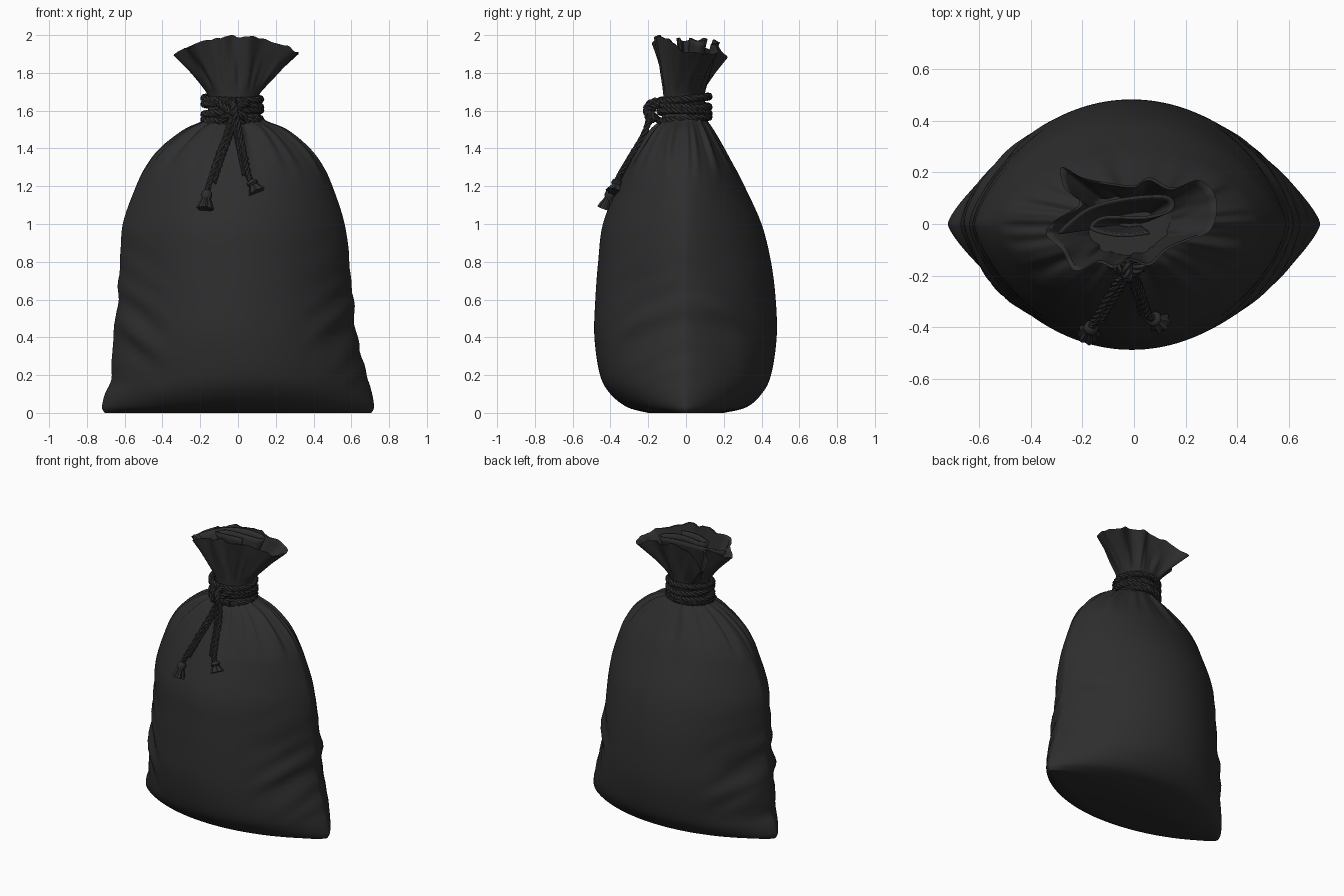
import bpy, bmesh, math
from mathutils import Vector, noise

if "Cube" in bpy.data.objects:
    bpy.data.objects.remove(bpy.data.objects["Cube"])

cloth = bpy.data.materials.new("charcoal cloth")
cloth.use_nodes = True
color = (0.027, 0.027, 0.027, 1)
cloth.diffuse_color = color
cloth.node_tree.nodes["Principled BSDF"].inputs["Base Color"].default_value = color

SIDES = 160
TAU = math.tau


def spline(points, u, closed=False):
    """Catmull-Rom point at u in 0..1 along the control points."""
    n = len(points)
    pos = u * (n if closed else n - 1)
    i = int(pos) if closed else min(int(pos), n - 2)
    f = pos - i

    def get(k):
        return Vector(points[k % n] if closed else points[max(0, min(n - 1, k))])
    a, b, c, d = (get(i + k) for k in (-1, 0, 1, 2))
    return b + (c - a) * (f / 2) + (a * 2 - b * 5 + c * 4 - d) * (f * f / 2) \
        + (b * 3 - a - c * 3 + d) * (f ** 3 / 2)


def bump(v, lo, mid, hi):
    """Smooth hill rising from lo to mid and falling to hi."""
    t = (v - lo) / (mid - lo) if v < mid else (hi - v) / (hi - mid)
    t = max(0, min(1, t))
    return t * t * (3 - 2 * t)


def finish(obj, angle=50):
    obj.data.materials.clear()
    obj.data.materials.append(cloth)
    bpy.ops.object.select_all(action='DESELECT')
    obj.select_set(True)
    bpy.context.view_layer.objects.active = obj
    if obj.type == 'CURVE':
        bpy.ops.object.convert(target='MESH')
    bpy.ops.object.shade_smooth_by_angle(angle=math.radians(angle))


def loft(name, rings, closed=True, caps=True):
    bm = bmesh.new()
    rows = [[bm.verts.new(p) for p in ring] for ring in rings]
    n = len(rows[0])
    for lower, upper in zip(rows, rows[1:]):
        for i in range(n if closed else n - 1):
            j = (i + 1) % n
            bm.faces.new((lower[i], lower[j], upper[j], upper[i]))
    if caps:
        bm.faces.new(rows[0][::-1])
        bm.faces.new(rows[-1])
    bmesh.ops.recalc_face_normals(bm, faces=bm.faces)
    mesh = bpy.data.meshes.new(name)
    bm.to_mesh(mesh)
    bm.free()
    obj = bpy.data.objects.new(name, mesh)
    bpy.context.collection.objects.link(obj)
    return obj


# Sack body: height, right and left extent, front and back extent
BODY = [
    (0, -.705, .705, -.2, .2), (.03, -.72, .72, -.31, .32),
    (.1, -.705, .71, -.4, .4), (.2, -.67, .685, -.455, .45),
    (.4, -.655, .64, -.485, .48), (.6, -.635, .61, -.48, .475),
    (.8, -.625, .59, -.465, .45), (1, -.61, .565, -.44, .4),
    (1.2, -.54, .5, -.36, .31), (1.3, -.49, .45, -.31, .26),
    (1.4, -.41, .37, -.25, .2), (1.5, -.28, .25, -.18, .14),
    (1.55, -.18, .14, -.13, .11), (1.6, -.16, .11, -.12, .1),
    (1.68, -.16, .11, -.12, .1)]


def gathers(t):
    return (math.sin(11 * t) + .8 * math.sin(17 * t + 2) + .5 * math.sin(29 * t)) / 2


def body_ring(u):
    z, x0, x1, y0, y1 = spline(BODY, u)
    cx, rx = (x0 + x1) / 2, (x1 - x0) / 2
    power = 1.4 - .4 * bump(z, 1, 1.5, 3)
    ring = []
    for i in range(SIDES):
        t = TAU * i / SIDES
        s = math.sin(t)
        y = abs(s) ** power * (y1 if s > 0 else y0)
        x = rx * math.cos(t)
        # gathers under the neck, slack creases near the lower sides
        k = 1 + .07 * gathers(t) * bump(z, 1.2, 1.51, 1.65)
        side = bump(abs(math.cos(t)), .45, .85, 1.3) * bump(z, .04, .35, 1.1)
        k += .05 * side * noise.noise(Vector((x * 2, y * 3, z * 9 - abs(x) * 6)))
        ring.append(Vector((cx + x * k, y * k, max(z, 0))))
    return ring


# Ruffled mouth outline, counter-clockwise from the left side
RIM = [
    (.32, .04), (.31, .12), (.25, .17), (.15, .14), (.06, .18), (0, .15),
    (-.1, .16), (-.2, .18), (-.28, .22), (-.27, .14), (-.21, .08),
    (-.31, .01), (-.34, -.04), (-.28, -.1), (-.23, -.18), (-.14, -.15),
    (-.08, -.17), (-.02, -.14), (.06, -.16), (.13, -.1), (.22, -.06), (.29, -.03)]

neck = body_ring(1)


def mouth_ring(u, scale=1):
    ring = []
    for i, base in enumerate(neck):
        x, y = spline(RIM, i / SIDES, closed=True)
        top = 1.995 - .85 * x * x - max(y, 0) ** 2 + .008 * gathers(TAU * i / SIDES)
        p = base.lerp(Vector((x, y, top)), u)
        s = u ** 1.15
        k = scale * (1 + .06 * gathers(TAU * i / SIDES) * bump(u, 0, .35, .9))
        p.x, p.y = (base.x + (x - base.x) * s) * k, (base.y + (y - base.y) * s) * k
        ring.append(p)
    return ring


rings = [body_ring(i / 84) for i in range(85)]
rings += [mouth_ring(i / 18) for i in range(1, 19)]
rings += [mouth_ring(i / 18, .94) for i in range(18, 3, -1)]
finish(loft("sack", rings))

# Tucked cloth fold inside the mouth
FOLD = [(-.29, -.04), (-.18, .05), (-.04, .09), (.12, .1), (.14, .06),
        (.04, .03), (-.12, .03), (-.17, -.02), (-.06, -.05), (.06, -.04)]
rows = []
for r in range(9):
    v = r / 8
    row = []
    for i in range(61):
        x, y = spline(FOLD, i / 60)
        squeeze = .4 + .6 * v
        row.append((x * squeeze, y * squeeze, 1.72 + v * (.265 - .7 * x * x)))
    rows.append(row)
fold = loft("inner_fold", rows, closed=False, caps=False)
thick = fold.modifiers.new("thickness", 'SOLIDIFY')
thick.thickness = .012
finish(fold)


def rope(name, points, radius, closed=False, pitch=.09):
    """Three strands twisted round a smooth path."""
    count = 160 if closed else 60
    path = [spline(points, i / count, closed) for i in range(count if closed else count + 1)]
    n = len(path)
    length = sum((path[i + 1] - path[i]).length for i in range(n - 1))
    turns = max(1, round(length / pitch))
    curve = bpy.data.curves.new(name, 'CURVE')
    curve.dimensions = '3D'
    curve.bevel_depth = radius * .56
    curve.bevel_resolution = 1
    curve.use_fill_caps = True
    for strand in range(3):
        line = curve.splines.new('POLY')
        line.points.add(n - 1)
        line.use_cyclic_u = closed
        for i, p in enumerate(path):
            after = path[(i + 1) % n] if closed else path[min(i + 1, n - 1)]
            before = path[i - 1] if closed else path[max(i - 1, 0)]
            tangent = (after - before).normalized()
            ref = Vector((0, 0, 1)) if closed else Vector((0, 1, 0))
            a = tangent.cross(ref).normalized()
            b = tangent.cross(a)
            turn = TAU * (turns * i / count + strand / 3)
            q = p + (a * math.cos(turn) + b * math.sin(turn)) * radius * .52
            line.points[i].co = (*q, 1)
    obj = bpy.data.objects.new(name, curve)
    bpy.context.collection.objects.link(obj)
    finish(obj)


# Rope coils round the neck
for c in range(4):
    loop = []
    for i in range(16):
        t = TAU * i / 16
        tilt = .012 * math.sin(t + c * 2)
        loop.append((-.03 + .148 * math.cos(t), -.008 + .128 * math.sin(t),
                     1.555 + c * .036 + tilt))
    rope(f"neck_rope_{c + 1}", loop, .02, closed=True)

# Knot at the front
rope("knot_band", [(-.1, -.14, 1.64), (-.06, -.175, 1.61), (-.01, -.19, 1.59),
                   (.04, -.16, 1.56)], .02)
rope("knot_cross", [(.05, -.14, 1.64), (.01, -.175, 1.62), (-.04, -.19, 1.59),
                    (-.09, -.15, 1.55)], .02)
rope("knot_wrap", [(-.03, -.15, 1.65), (-.025, -.195, 1.63), (-.02, -.205, 1.59),
                   (-.02, -.18, 1.54)], .022)

# Hanging cords
CORDS = {
    "right": [(-.03, -.19, 1.58), (-.06, -.22, 1.48), (-.11, -.3, 1.34),
              (-.15, -.37, 1.22), (-.165, -.4, 1.16)],
    "left": [(-.01, -.19, 1.58), (.01, -.22, 1.48), (.035, -.29, 1.36),
             (.055, -.35, 1.26), (.075, -.365, 1.22)]}
ENDS = {"right": (-.175, -.425, 1.08), "left": (.1, -.38, 1.17)}
for side, path in CORDS.items():
    rope(f"{side}_cord", path, .016)
    # slack second cord running beside it
    shift = .024 if side == "right" else -.022
    rope(f"{side}_cord_loop", [(x + shift, y - .004, z) for x, y, z in path[:4]], .012)
    # frayed tassel: knot, waist and flared skirt
    start, end = Vector(path[-1]), Vector(ENDS[side])
    axis = (end - start).normalized()
    a = axis.cross(Vector((0, 1, 0))).normalized()
    b = axis.cross(a)
    tassel = []
    for f, r in ((-.25, .012), (-.1, .027), (.12, .03), (.3, .021), (.45, .026),
                 (.75, .036), (1, .042), (1, .02)):
        tassel.append([start.lerp(end, f) + (a * math.cos(t) + b * math.sin(t))
                       * r * (1 + .12 * math.cos(8 * t) * (f > .2))
                       for t in (TAU * i / 32 for i in range(32))])
    finish(loft(f"{side}_tassel", tassel))
